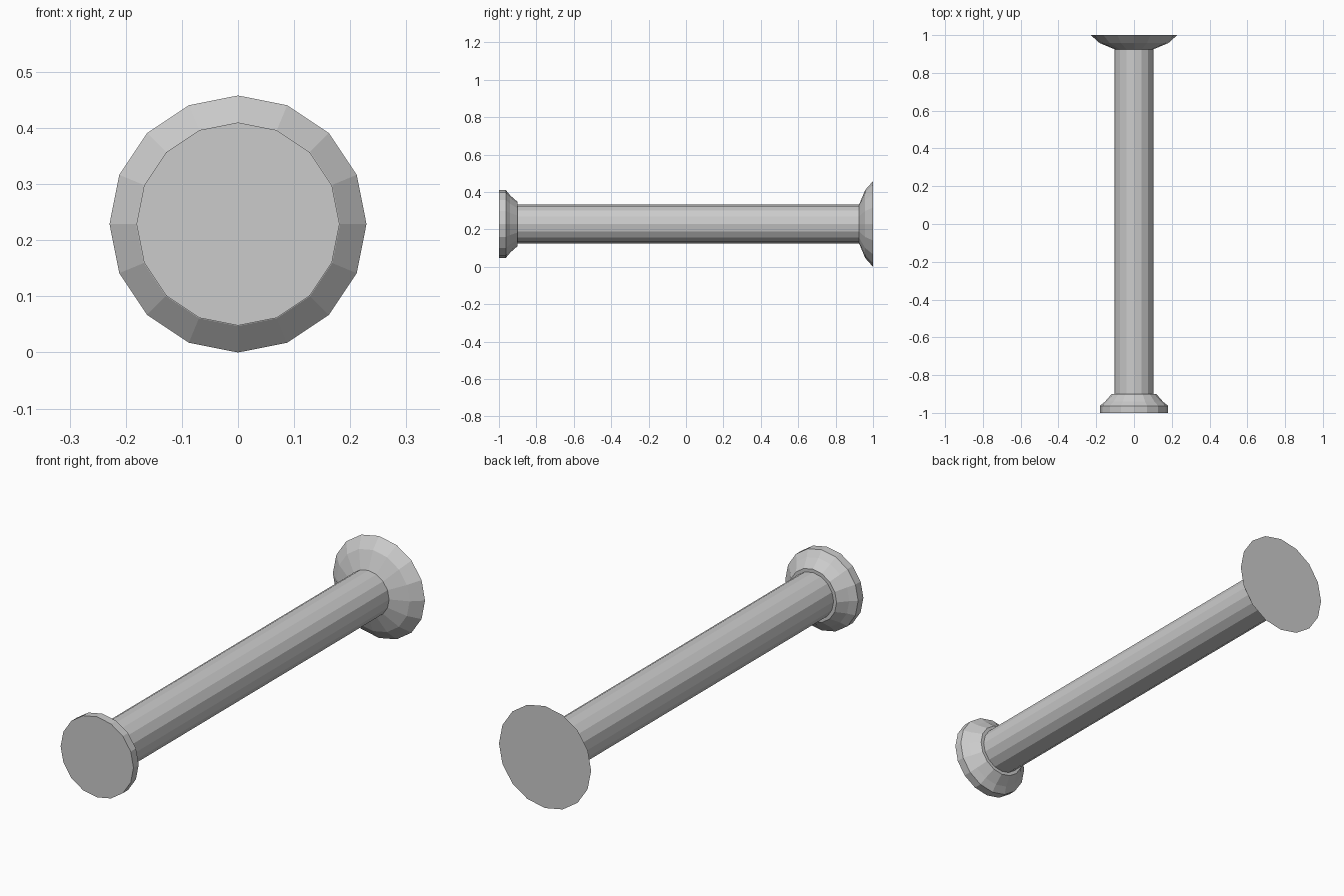
import bpy, bmesh, math

if "Cube" in bpy.data.objects:
    bpy.data.objects.remove(bpy.data.objects["Cube"])

SIDES = 16
AXIS_Z = 0.229


def lathe(name, profile):
    """Closed low-poly solid turned around the y axis; profile = (y, radius)."""
    bm = bmesh.new()
    rings = []
    for y, r in profile:
        rings.append([bm.verts.new((r * math.sin(2 * math.pi * i / SIDES), y,
                                    AXIS_Z + r * math.cos(2 * math.pi * i / SIDES)))
                      for i in range(SIDES)])
    for a, b in zip(rings, rings[1:]):
        for i in range(SIDES):
            j = (i + 1) % SIDES
            bm.faces.new((a[i], a[j], b[j], b[i]))
    bm.faces.new(rings[0])
    bm.faces.new(rings[-1])
    bmesh.ops.recalc_face_normals(bm, faces=bm.faces)
    mesh = bpy.data.meshes.new(name)
    bm.to_mesh(mesh)
    bm.free()
    obj = bpy.data.objects.new(name, mesh)
    bpy.context.collection.objects.link(obj)
    return obj


# One turned body: front collar with a small step, long shaft, flared back flange
front_collar = [(-1.0, 0.181), (-0.963, 0.181), (-0.94, 0.153), (-0.90, 0.118)]
shaft = [(-0.90, 0.103), (0.925, 0.103)]
back_flange = [(0.958, 0.182), (1.0, 0.229)]
lathe("flanged_rod", front_collar + shaft + back_flange)
